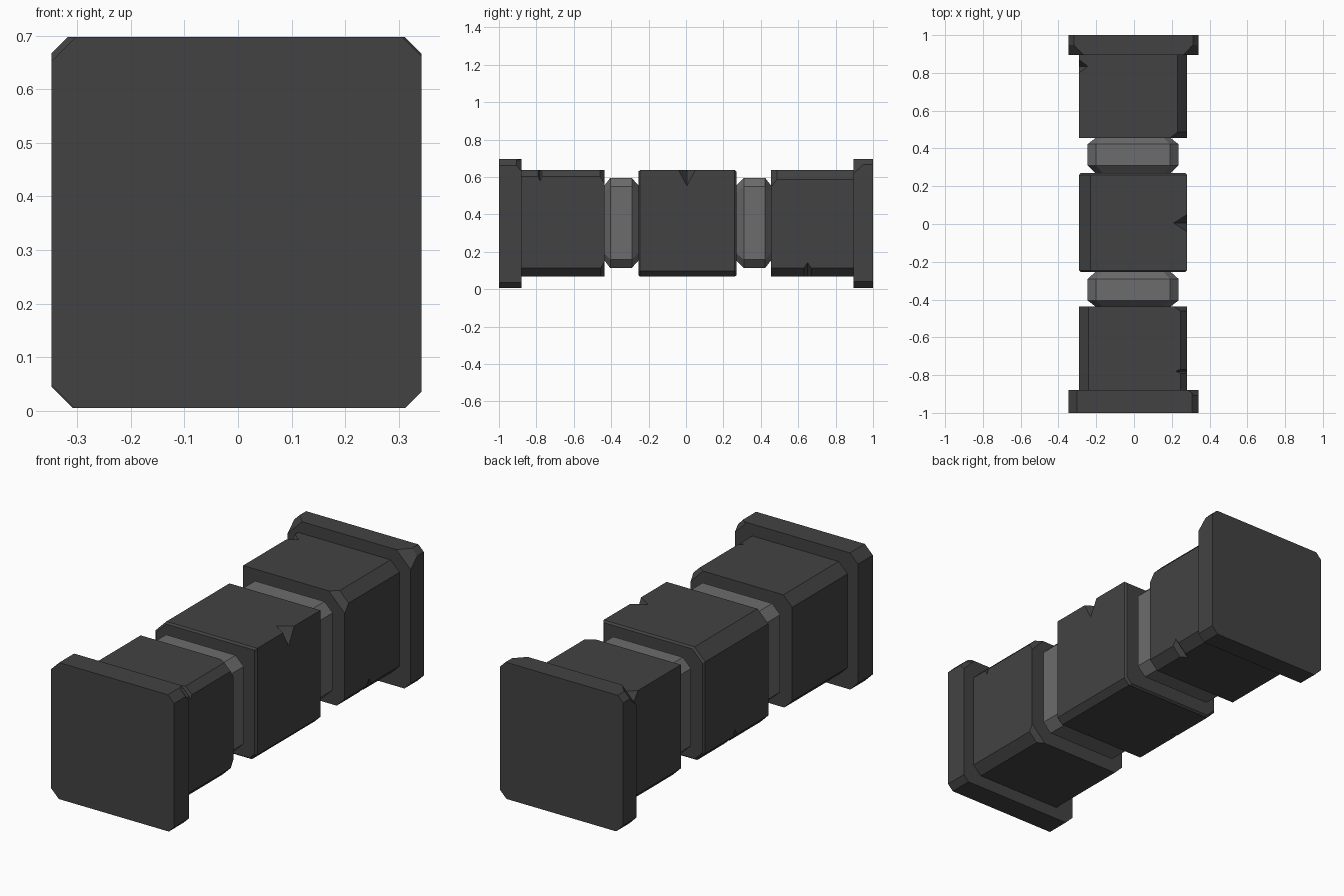
import bpy, bmesh

if "Cube" in bpy.data.objects:
    bpy.data.objects.remove(bpy.data.objects["Cube"])


def material(name, v):
    m = bpy.data.materials.new(name)
    m.diffuse_color = (v, v, v, 1)
    m.use_nodes = True
    m.node_tree.nodes["Principled BSDF"].inputs["Base Color"].default_value = m.diffuse_color
    return m


DARK = material("dark_stone", 0.055)
LIGHT = material("light_stone", 0.15)


def new_object(name, bm):
    bmesh.ops.recalc_face_normals(bm, faces=bm.faces[:])
    me = bpy.data.meshes.new(name)
    bm.to_mesh(me)
    bm.free()
    ob = bpy.data.objects.new(name, me)
    bpy.context.collection.objects.link(ob)
    return ob


def outline(x0, x1, z0, z1, cuts):
    # rectangle with corner chamfers: bottom left, bottom right, top right, top left
    a, b, c, d = cuts
    pts = [(x0, z0 + a), (x0 + a, z0), (x1 - b, z0), (x1, z0 + b),
           (x1, z1 - c), (x1 - c, z1), (x0 + d, z1), (x0, z1 - d)]
    return [p for i, p in enumerate(pts) if p != pts[i - 1]]


def block(name, y0, y1, rect, cuts, mat, bevel=(0, 0), inset=0.0, chips=()):
    # chamfered prism along y, optionally narrowing at its ends
    x0, x1, z0, z1 = rect
    pts = outline(x0, x1, z0, z1, cuts)
    cx, cz = (x0 + x1) / 2, (z0 + z1) / 2
    k = 1 - 2 * inset / (x1 - x0)
    rows = [(y0, 1), (y1, 1)]
    if inset:
        rows = [(y0, k), (y0 + bevel[0], 1), (y1 - bevel[1], 1), (y1, k)]
    bm = bmesh.new()
    loops = [[bm.verts.new((cx + (x - cx) * s, y, cz + (z - cz) * s))
              for x, z in pts] for y, s in rows]
    n = len(pts)
    for a, b in zip(loops, loops[1:]):
        for i in range(n):
            j = (i + 1) % n
            bm.faces.new((a[i], a[j], b[j], b[i]))
    bm.faces.new(loops[0])
    bm.faces.new(loops[-1])
    ob = new_object(name, bm)
    ob.data.materials.append(mat)
    for c, r in chips:
        chip(ob, c, r)
    return ob


def chip(ob, c, r):
    # diamond-shaped nick subtracted from an edge
    bm = bmesh.new()
    tips = {(a, s): bm.verts.new([c[i] + (s * r[i] if i == a else 0) for i in range(3)])
            for a in range(3) for s in (-1, 1)}
    for sx in (-1, 1):
        for sy in (-1, 1):
            for sz in (-1, 1):
                bm.faces.new((tips[0, sx], tips[1, sy], tips[2, sz]))
    cutter = new_object("chip_cutter", bm)
    cutter.hide_render = True
    mod = ob.modifiers.new("chip", 'BOOLEAN')
    mod.operation = 'DIFFERENCE'
    mod.solver = 'EXACT'
    mod.object = cutter
    bpy.context.view_layer.objects.active = ob
    bpy.ops.object.modifier_apply(modifier=mod.name)
    bpy.data.objects.remove(cutter, do_unlink=True)


SLAB = (-0.348, 0.342, 0.005, 0.697)
BODY = (-0.29, 0.28, 0.067, 0.637)
RING = (-0.245, 0.235, 0.113, 0.595)

# end slabs
block("front_slab", -1, -0.88, SLAB, (0.043, 0.03, 0.035, 0.045), DARK,
      chips=[((0.342, -0.88, 0.69), (0.06, 0.05, 0.06))])
block("back_slab", 0.895, 1, SLAB, (0.04, 0.035, 0.03, 0.03), DARK,
      chips=[((-0.348, 0.89, 0.697), (0.085, 0.09, 0.085)),
             ((0.342, 0.89, 0.697), (0.085, 0.09, 0.085))])

# main blocks
block("front_block", -0.881, -0.437, BODY, (0.045, 0.045, 0.035, 0.05), DARK,
      chips=[((0.28, -0.78, 0.637), (0.06, 0.025, 0.06)),
             ((0.28, -0.437, 0.637), (0.07, 0.045, 0.07)),
             ((0.28, -0.437, 0.067), (0.08, 0.045, 0.08))])
block("middle_block", -0.255, 0.27, BODY, (0.045, 0.03, 0.0, 0.06), DARK,
      (0.01, 0.01), 0.008,
      [((0.28, 0.005, 0.637), (0.07, 0.045, 0.085)),
       ((-0.29, 0.02, 0.067), (0.075, 0.04, 0.075))])
block("back_block", 0.455, 0.896, BODY, (0.045, 0.045, 0.05, 0.0), DARK,
      chips=[((-0.29, 0.835, 0.637), (0.045, 0.035, 0.05)),
             ((0.28, 0.65, 0.067), (0.075, 0.05, 0.075)),
             ((0.28, 0.455, 0.637), (0.09, 0.07, 0.09))])

# light joining rings
block("front_ring", -0.44, -0.25, RING, (0.045, 0.045, 0.045, 0.045), LIGHT,
      (0.035, 0.04), 0.045)
block("back_ring", 0.265, 0.458, RING, (0.045, 0.045, 0.045, 0.045), LIGHT,
      (0.045, 0.035), 0.045)
